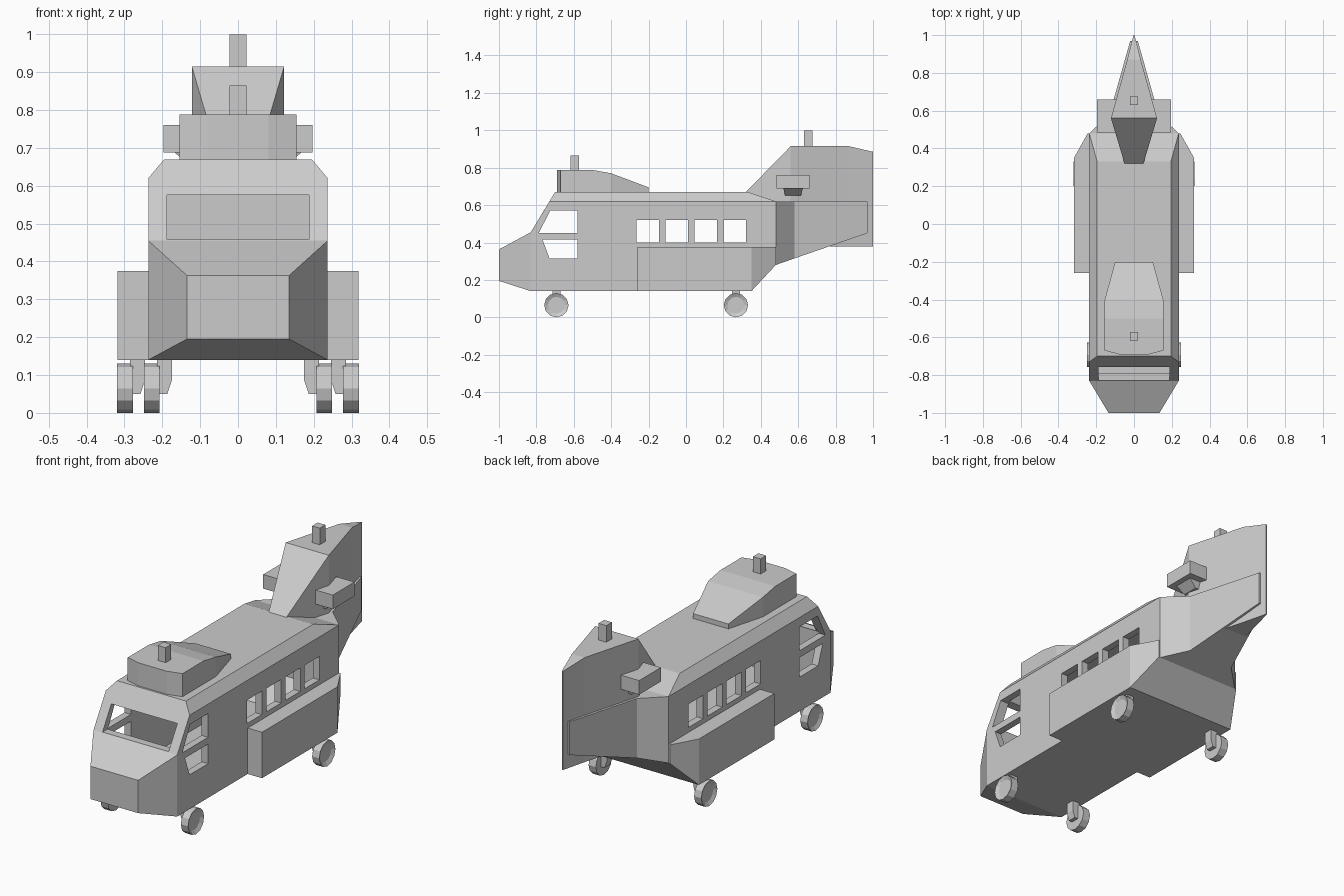
import bpy, bmesh, math
from mathutils import Matrix, Vector

if "Cube" in bpy.data.objects:
    bpy.data.objects.remove(bpy.data.objects["Cube"])

grey = bpy.data.materials.new("plain grey")
grey.diffuse_color = (0.6, 0.6, 0.6, 1)
grey.use_nodes = True
grey.node_tree.nodes["Principled BSDF"].inputs["Base Color"].default_value = grey.diffuse_color


def finish(name, bm):
    bmesh.ops.recalc_face_normals(bm, faces=bm.faces)
    mesh = bpy.data.meshes.new(name)
    bm.to_mesh(mesh)
    bm.free()
    mesh.materials.append(grey)
    ob = bpy.data.objects.new(name, mesh)
    bpy.context.collection.objects.link(ob)
    return ob


def hull(name, points, mirror=True):
    """Flat-faced convex solid; half-points are mirrored over x."""
    bm = bmesh.new()
    for x, y, z in points:
        bm.verts.new((x, y, z))
        if mirror:
            bm.verts.new((-x, y, z))
    res = bmesh.ops.convex_hull(bm, input=bm.verts)
    inside = [g for g in res["geom_interior"] if isinstance(g, bmesh.types.BMVert)]
    bmesh.ops.delete(bm, geom=inside, context='VERTS')
    bmesh.ops.dissolve_limit(bm, angle_limit=math.radians(0.5), verts=bm.verts, edges=bm.edges)
    return finish(name, bm)


def loft(name, sections):
    """Rectangular sections (y, half width, z bottom, z top) joined along y."""
    bm = bmesh.new()
    rings = [[bm.verts.new(p) for p in ((-w, y, a), (w, y, a), (w, y, b), (-w, y, b))]
             for y, w, a, b in sections]
    for r, q in zip(rings, rings[1:]):
        for i in range(4):
            j = (i + 1) % 4
            bm.faces.new((r[i], r[j], q[j], q[i]))
    bm.faces.new(rings[0])
    bm.faces.new(rings[-1])
    return finish(name, bm)


def box(name, x0, x1, y0, y1, z0, z1):
    return hull(name, [(x, y, z) for x in (x0, x1) for y in (y0, y1) for z in (z0, z1)], False)


def cut(ob, cutter):
    mod = ob.modifiers.new("cut", 'BOOLEAN')
    mod.operation, mod.solver, mod.object = 'DIFFERENCE', 'EXACT', cutter
    bpy.context.view_layer.objects.active = ob
    bpy.ops.object.modifier_apply(modifier=mod.name)
    bpy.data.objects.remove(cutter)


# Fuselage shell, hollowed out
body = hull("fuselage", [(.237, -.83, .14), (.237, -.83, .455), (.237, -.73, .62),
                         (.195, -.70, .67), (.195, .33, .67), (.237, .48, .62),
                         (.237, .48, .28), (.237, .35, .14)])
cut(body, hull("cavity", [(.2, -.79, .18), (.2, -.79, .455), (.2, -.69, .60),
                          (.175, -.67, .632), (.175, .31, .632), (.2, .44, .59),
                          (.2, .44, .30), (.2, .33, .18)]))
# Windscreen, cockpit and cabin windows
cut(body, box("windscreen_cut", -.187, .187, -.95, -.6, .458, .575))
windows = [[(-.788, .45), (-.725, .572), (-.58, .572), (-.58, .45)],
           [(-.767, .415), (-.73, .315), (-.58, .315), (-.58, .415)]]
for i in range(4):
    y = -.265 + i * .155
    windows.append([(y, .4), (y + .12, .4), (y + .12, .52), (y, .52)])
for w in windows:
    cut(body, hull("window_cut", [(.3, y, z) for y, z in w]))

# Nose, tail boom and rear fin
loft("nose", [(-1, .135, .195, .363), (-.83, .237, .14, .455)])
loft("tail_boom", [(.48, .237, .28, .62), (.58, .13, .315, .62), (.97, .02, .45, .62)])
loft("rear_fin", [(.32, .05, .655, .67), (.56, .122, .60, .915), (.77, .0637, .38, .915),
                  (.87, .036, .38, .915), (1, .003, .38, .885)])

# Front rotor housing
plan = [(.08, -.69, .788), (.155, -.67, .788), (.155, -.5, .788), (.155, -.40, .77), (.1, -.2, .695)]
hull("front_rotor_housing", plan + [(x, y, .66) for x, y, z in plan])

# Rotor masts
box("front_mast", -.022, .022, -.617, -.572, .75, .865)
box("rear_mast", -.022, .022, .63, .675, .88, 1.0)


def wheel(name, s, x0, x1, y):
    """Wheel with a recessed hub on its outer side."""
    bm = bmesh.new()
    place = Matrix.Translation((s * (x0 + x1) / 2, y, .065)) @ Matrix.Rotation(math.pi / 2, 4, 'Y')
    bmesh.ops.create_cone(bm, cap_ends=True, segments=12, radius1=.065, radius2=.065,
                          depth=x1 - x0, matrix=place)
    bm.normal_update()
    cap = [f for f in bm.faces if f.normal.x * s > .9]
    bmesh.ops.inset_region(bm, faces=cap, thickness=.02)
    bmesh.ops.translate(bm, verts=cap[0].verts, vec=Vector((-s * .01, 0, 0)))
    finish(name, bm)


for s, side in ((1, "right"), (-1, "left")):
    # Side sponson
    pts = [(x, y, z) for x in (.23, .318) for y in (-.26, .35) for z in (.14, .375)]
    pts += [(x, .48, z) for x in (.23, .245) for z in (.28, .375)]
    hull(side + "_sponson", [(s * x, y, z) for x, y, z in pts], False)

    # Engine and its bracket
    box(side + "_engine", s * .07, s * .197, .485, .66, .688, .76)
    pts = [(x, y, .69) for x in (.08, .17) for y in (.52, .625)]
    pts += [(x, y, .652) for x in (.08, .125) for y in (.53, .615)]
    hull(side + "_engine_bracket", [(s * x, y, z) for x, y, z in pts], False)

    # Wheels on tapered struts
    for end, x0, y in (("front", .207, -.693), ("rear", .278, .267)):
        wheel(f"{side}_{end}_wheel", s, x0, x0 + .041, y)
        pts = [(x, y + d, z) for x, z in ((x0 - .032, .15), (x0 + .008, .15), (x0 - .032, .085),
                                          (x0 - .02, .05), (x0 + .002, .05)) for d in (-.022, .022)]
        hull(f"{side}_{end}_strut", [(s * a, b, c) for a, b, c in pts], False)
